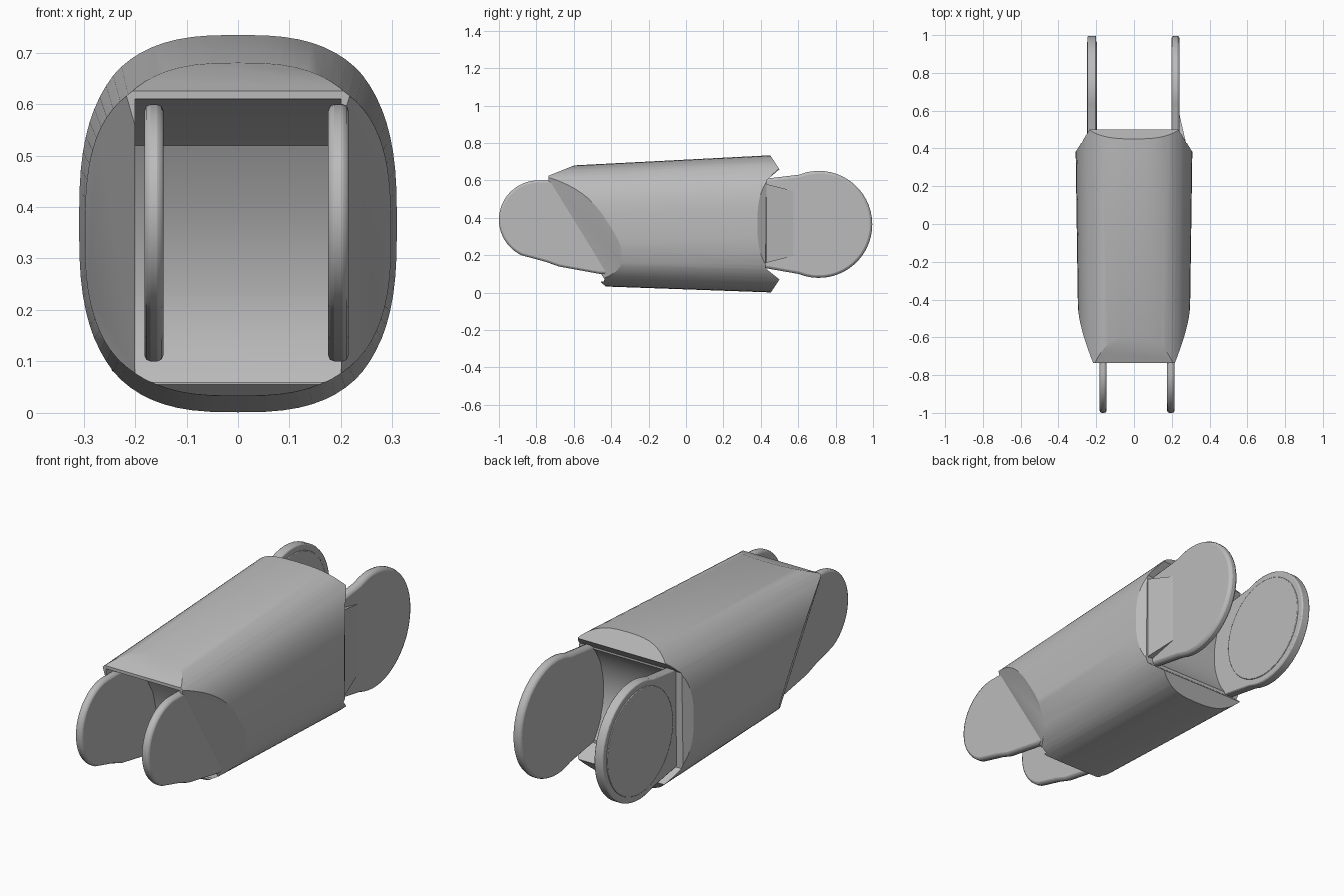
import bpy, bmesh
from math import sin, cos, pi, radians
from mathutils import Vector

if "Cube" in bpy.data.objects:
    bpy.data.objects.remove(bpy.data.objects["Cube"])

GREY = (0.5, 0.5, 0.5, 1)
grey = bpy.data.materials.new("plain grey")
grey.use_nodes = True
grey.diffuse_color = GREY
grey.node_tree.nodes["Principled BSDF"].inputs["Base Color"].default_value = GREY


def make(name, bm):
    bmesh.ops.recalc_face_normals(bm, faces=bm.faces)
    mesh = bpy.data.meshes.new(name)
    bm.to_mesh(mesh)
    bm.free()
    obj = bpy.data.objects.new(name, mesh)
    bpy.context.collection.objects.link(obj)
    mesh.materials.append(grey)
    return obj


def prism(name, outline, x0, x1, bevel=0):
    """Extrude a (y, z) side outline from x0 to x1."""
    bm = bmesh.new()
    ends = [[bm.verts.new((x, y, z)) for y, z in outline] for x in (x0, x1)]
    bm.faces.new(ends[0])
    bm.faces.new(ends[1])
    for i in range(len(outline)):
        j = i - 1
        bm.faces.new((ends[0][j], ends[0][i], ends[1][i], ends[1][j]))
    obj = make(name, bm)
    if bevel:
        mod = obj.modifiers.new("edge_round", "BEVEL")
        mod.width, mod.segments = bevel, 2
        mod.limit_method, mod.angle_limit = "ANGLE", radians(50)
    return obj


def arc(cy, cz, r, a0, a1, n=32):
    angles = [radians(a0 + (a1 - a0) * i / n) for i in range(n + 1)]
    return [(cy + r * cos(a), cz + r * sin(a)) for a in angles]


def cut(obj, tool, operation):
    """Apply a boolean and discard the tool."""
    mod = obj.modifiers.new("cut", "BOOLEAN")
    mod.operation, mod.solver, mod.object = operation, "EXACT", tool
    bpy.context.view_layer.update()
    graph = bpy.context.evaluated_depsgraph_get()
    mesh = bpy.data.meshes.new_from_object(obj.evaluated_get(graph))
    obj.modifiers.clear()
    obj.data = mesh
    bpy.data.objects.remove(tool)


def smooth(obj, angle=25):
    bpy.ops.object.select_all(action="DESELECT")
    obj.select_set(True)
    bpy.context.view_layer.objects.active = obj
    bpy.ops.object.shade_smooth_by_angle(angle=radians(angle))


# Tapered shell with a rounded-box section
def section(bm, y, half_width, low, high, n=72, power=2 / 2.8):
    ring = []
    for i in range(n):
        c, s = cos(2 * pi * i / n), sin(2 * pi * i / n)
        x = half_width * abs(c) ** power * (1 if c > 0 else -1)
        z = (high - low) / 2 * abs(s) ** power * (1 if s > 0 else -1)
        ring.append(bm.verts.new((x, y, z + (high + low) / 2)))
    return ring


bm = bmesh.new()
front = section(bm, -0.8, 0.292, 0.046, 0.67)
back = section(bm, 0.6, 0.312, -0.004, 0.742)
bm.faces.new(front)
bm.faces.new(back)
for i in range(len(front)):
    bm.faces.new((front[i - 1], front[i], back[i], back[i - 1]))

# Flat facets where the sides taper in at both ends
for side in (1, -1):
    slant = Vector((0, 0.27, -0.44)).cross(Vector((0.095, 0.2, 0)))
    slant *= 1 if slant.x > 0 else -1
    for point, normal in (((0.2, -0.73, 0.55), slant),
                          ((0.31, 0.38, 0.36), Vector((0.12, 0.075, 0)))):
        geom = bm.verts[:] + bm.edges[:] + bm.faces[:]
        result = bmesh.ops.bisect_plane(
            bm, geom=geom, dist=1e-5, clear_outer=True,
            plane_co=(point[0] * side, point[1], point[2]),
            plane_no=(normal.x * side, normal.y, normal.z))
        rim = [e for e in result["geom_cut"] if isinstance(e, bmesh.types.BMEdge)]
        bmesh.ops.holes_fill(bm, edges=rim, sides=0)
shell = make("limb_shell", bm)

# Side profile: slanted front, lipped back
cut(shell, prism("profile", [
    (-0.735, 0.55), (-0.735, 0.625), (-0.5, 0.72), (0.4, 0.81), (0.5, 0.66),
    (0.43, 0.6), (0.425, 0.13), (0.5, 0.07), (0.4, -0.08), (-0.35, -0.03),
    (-0.455, 0.055), (-0.46, 0.11)], -0.5, 0.5), "INTERSECT")

# Joint recesses at front and back
cut(shell, prism("front_recess", [
    (-0.9, 0.61), (-0.73, 0.61), (-0.52, 0.52), (-0.45, 0.4), (-0.41, 0.25),
    (-0.41, 0.15), (-0.44, 0.06), (-0.9, 0.06)], -0.2, 0.2), "DIFFERENCE")
cut(shell, prism("back_recess", arc(0.71, 0.365, 0.36, 0, 354, 59), -0.2, 0.2),
    "DIFFERENCE")
smooth(shell)

# Front hinge plates
front_outline = arc(-0.79, 0.39, 0.21, 90, 245) + [
    (-0.75, 0.165), (-0.68, 0.14), (-0.46, 0.1), (-0.38, 0.1),
    (-0.38, 0.5), (-0.6, 0.6)]
smooth(prism("front_left_plate", front_outline, 0.175, 0.215, 0.012), 40)
smooth(prism("front_right_plate", front_outline, -0.182, -0.145, 0.012), 40)

# Back hinge plates
back_outline = arc(0.71, 0.365, 0.286, 112, -112) + [
    (0.43, 0.13), (0.36, 0.16), (0.36, 0.59), (0.43, 0.61)]
smooth(prism("back_left_plate", back_outline, 0.198, 0.242, 0.014), 40)
smooth(prism("back_right_plate", back_outline, -0.246, -0.2, 0.006), 40)
smooth(prism("back_right_disc", arc(0.71, 0.365, 0.255, 0, 354, 59),
             -0.25, -0.196, 0.003), 40)

# Tapered gusset blending the left back plate into the shell
bm = bmesh.new()
corners = [(0.22, 0.67), (0.275, 0.43), (0.22, 0.4)]
low, high = ([bm.verts.new((x, y, z + (0.06 if y > 0.6 else 0) * s))
              for x, y in corners] for z, s in ((0.16, 1), (0.58, -1)))
bm.faces.new(low)
bm.faces.new(high)
for i in range(len(corners)):
    bm.faces.new((low[i - 1], low[i], high[i], high[i - 1]))
make("left_gusset", bm)
